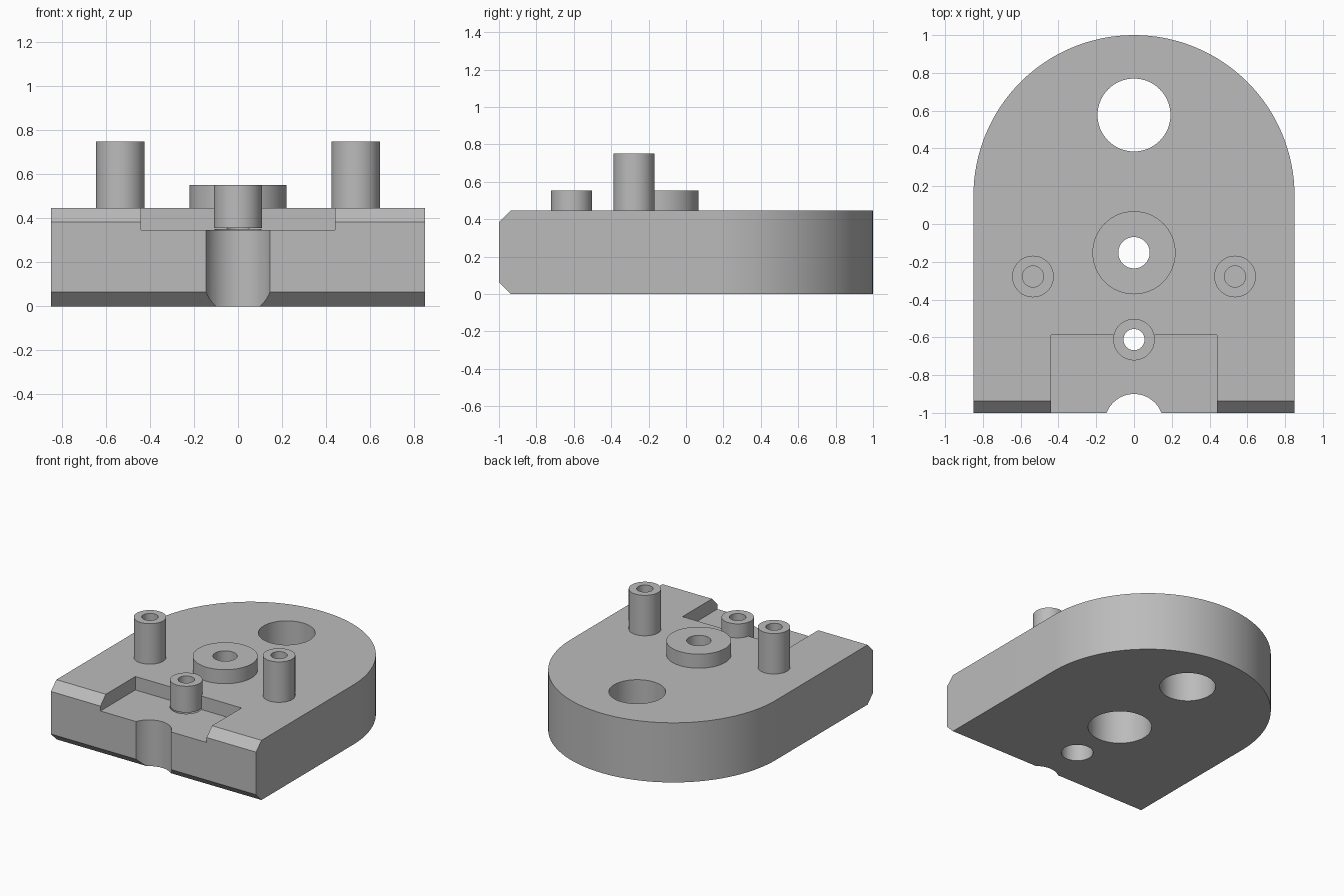
import bpy, bmesh
from math import sin, cos, pi

cube = bpy.data.objects.get("Cube")
if cube:
    bpy.data.objects.remove(cube, do_unlink=True)

# Single plain grey
grey = bpy.data.materials.new("plain grey")
grey.use_nodes = True
COLOR = (0.5, 0.5, 0.5, 1)
grey.diffuse_color = COLOR
grey.node_tree.nodes["Principled BSDF"].inputs["Base Color"].default_value = COLOR

SEG = 64
TOP = 0.447        # top of the plate
FLOOR = 0.346      # floor of the front pocket
BOSS_TOP = 0.552
POST_TOP = 0.75


def finish(name, bm):
    bmesh.ops.recalc_face_normals(bm, faces=bm.faces)
    mesh = bpy.data.meshes.new(name)
    bm.to_mesh(mesh)
    bm.free()
    mesh.materials.append(grey)
    ob = bpy.data.objects.new(name, mesh)
    bpy.context.collection.objects.link(ob)
    return ob


def prism(name, outline, z0, z1):
    bm = bmesh.new()
    face = bm.faces.new([bm.verts.new((x, y, z0)) for x, y in outline])
    ext = bmesh.ops.extrude_face_region(bm, geom=[face])
    for v in ext["geom"]:
        if isinstance(v, bmesh.types.BMVert):
            v.co.z = z1
    return finish(name, bm)


def circle(x, y, r):
    return [(x + r * cos(2 * pi * i / SEG), y + r * sin(2 * pi * i / SEG)) for i in range(SEG)]


def tube(name, x, y, r, bore, z0, z1, bore_z=None):
    """Round boss; bore_z lifts the bore's bottom to make it a blind hole."""
    profile = [(bore, bore_z or z0), (bore, z1), (r, z1), (r, z0)]
    bm = bmesh.new()
    rings = []
    for rad, z in profile:
        rings.append([bm.verts.new((px, py, z)) for px, py in circle(x, y, rad)])
    last = len(rings) - 1 if bore_z else len(rings)
    for k in range(last):
        a, b = rings[k], rings[(k + 1) % len(rings)]
        for i in range(SEG):
            j = (i + 1) % SEG
            bm.faces.new((a[i], a[j], b[j], b[i]))
    if bore_z:
        bm.faces.new(rings[0])
        bm.faces.new(rings[-1])
    return finish(name, bm)


# Plate: straight sides with a rounded back, front edges chamfered
W, ARC_Y = 0.85, 0.15
arc = [(W * cos(pi * i / SEG), ARC_Y + W * sin(pi * i / SEG)) for i in range(SEG + 1)]
plate = prism("plate", [(-W, -1), (W, -1)] + arc, 0, TOP)
bm = bmesh.new()
bm.from_mesh(plate.data)
front = [e for e in bm.edges
         if all(v.co.y < -0.99 for v in e.verts) and abs(e.verts[0].co.x - e.verts[1].co.x) > 1]
bmesh.ops.bevel(bm, geom=front, offset=0.064, segments=1, affect='EDGES')
bm.to_mesh(plate.data)
bm.free()

# Holes, counterbores from below, front notch and front pocket
HUB = (0, -0.152)
GUIDE = (0, -0.612)
P = 0.44
cutters = [
    prism("pocket_cutter", [(-P, -1.1), (P, -1.1), (P, -0.587), (-P, -0.587)], FLOOR, 0.6),
    prism("notch_cutter", circle(0, -1.055, 0.155), -0.1, 0.6),
    prism("back_hole_cutter", circle(0, 0.577, 0.193), -0.1, 0.6),
    prism("hub_hole_cutter", circle(*HUB, 0.083), -0.1, 0.6),
    prism("hub_counterbore_cutter", circle(*HUB, 0.22), -0.1, FLOOR + 0.002),
    prism("guide_hole_cutter", circle(*GUIDE, 0.056), -0.1, 0.6),
    prism("guide_counterbore_cutter", circle(*GUIDE, 0.11), -0.1, FLOOR + 0.002),
]
for c in cutters:
    c.hide_render = True
    mod = plate.modifiers.new(c.name, 'BOOLEAN')
    mod.operation = 'DIFFERENCE'
    mod.solver = 'EXACT'
    mod.object = c
bpy.context.view_layer.update()
dg = bpy.context.evaluated_depsgraph_get()
cut_mesh = bpy.data.meshes.new_from_object(plate.evaluated_get(dg))
plate.modifiers.clear()
plate.data = cut_mesh
for c in cutters:
    bpy.data.objects.remove(c, do_unlink=True)

# Bosses and posts
parts = [
    plate,
    tube("hub_boss", *HUB, 0.22, 0.083, TOP, BOSS_TOP),
    tube("guide_boss", *GUIDE, 0.11, 0.056, 0.355, BOSS_TOP),
]
for side, s in (("left", 1), ("right", -1)):
    parts.append(tube(side + "_post", s * 0.535, -0.278, 0.11, 0.056, TOP - 0.01, POST_TOP, TOP))

bpy.ops.object.select_all(action='DESELECT')
for ob in parts:
    ob.select_set(True)
bpy.context.view_layer.objects.active = plate
bpy.ops.object.shade_smooth_by_angle(angle=pi / 6)
